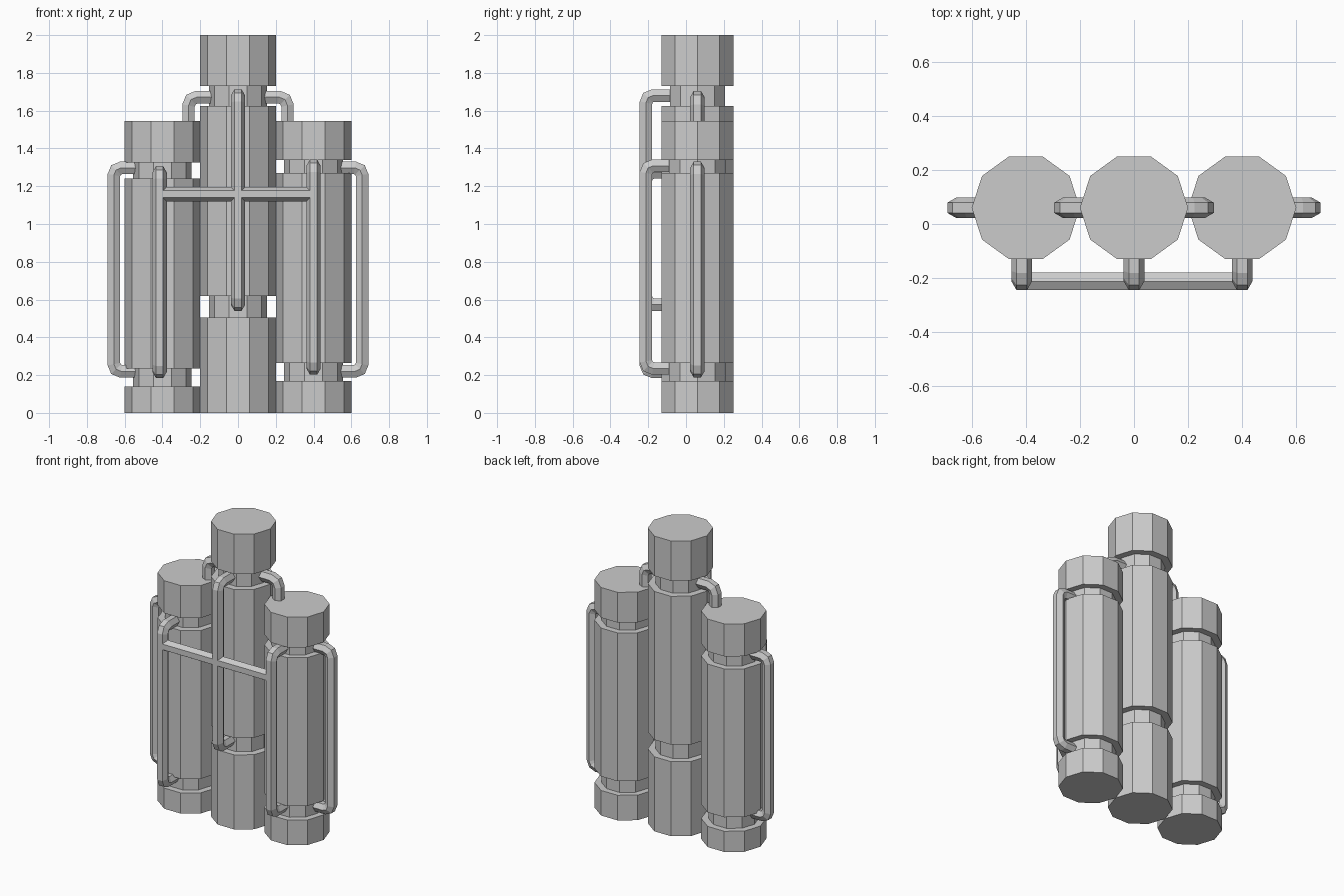
import bpy, bmesh, math
from mathutils import Vector

if "Cube" in bpy.data.objects:
    bpy.data.objects.remove(bpy.data.objects["Cube"])

TANK_Y = 0.06      # depth of the tank axes
FRONT_Y = -0.212   # depth of the front pipe runs
PIPE_R = 0.038


def loft(name, rings):
    """Skin a list of equal-length point rings and cap both ends."""
    bm = bmesh.new()
    loops = [[bm.verts.new(p) for p in ring] for ring in rings]
    n = len(loops[0])
    for a, b in zip(loops, loops[1:]):
        for i in range(n):
            j = (i + 1) % n
            bm.faces.new((a[i], a[j], b[j], b[i]))
    bm.faces.new(loops[0])
    bm.faces.new(loops[-1])
    bmesh.ops.recalc_face_normals(bm, faces=bm.faces)
    mesh = bpy.data.meshes.new(name)
    bm.to_mesh(mesh)
    bm.free()
    obj = bpy.data.objects.new(name, mesh)
    bpy.context.collection.objects.link(obj)
    return obj


def tank(name, x, levels, groove):
    """Ten-sided tank; levels = bottom, groove 1, groove 2, top."""
    z0, a0, a1, b0, b1, z1 = levels
    profile = [(0.2, z0), (0.2, a0), (groove, a0), (groove, a1), (0.2, a1),
               (0.2, b0), (groove, b0), (groove, b1), (0.2, b1), (0.2, z1)]
    loft(name, [[(x + r * math.cos(k * math.tau / 10),
                  TANK_Y + r * math.sin(k * math.tau / 10), z)
                 for k in range(10)] for r, z in profile])


def pipe(name, corners, side, bend=0.038):
    """Hexagonal pipe along a planar path with two-step rounded corners."""
    pts = [Vector(c) for c in corners]
    side = Vector(side)
    path = [pts[0]]
    for prev, p, nxt in zip(pts, pts[1:], pts[2:]):
        d1, d2 = (prev - p).normalized(), (nxt - p).normalized()
        both = (d1 + d2) * bend
        path += [p + d1 * bend, p + both * (1 - math.sqrt(0.5)), p + d2 * bend]
    path.append(pts[-1])
    rings = []
    for i, p in enumerate(path):
        din = (p - path[max(i - 1, 0)]).normalized()
        dout = (path[min(i + 1, len(path) - 1)] - p).normalized()
        t = (din + dout).normalized()
        miter = 1 / max(t.dot(din), t.dot(dout))
        nrm = side.cross(t) * miter
        rings.append([p + PIPE_R * (side * math.cos(k * math.pi / 3)
                                    + nrm * math.sin(k * math.pi / 3))
                      for k in range(6)])
    loft(name, rings)


# Three grooved tanks
tank("left_tank", -0.4, (0, 0.14, 0.235, 1.24, 1.325, 1.545), 0.155)
tank("centre_tank", 0, (0, 0.505, 0.62, 1.625, 1.73, 2.0), 0.153)
tank("right_tank", 0.4, (0, 0.17, 0.265, 1.27, 1.34, 1.545), 0.157)

# Front pipes, one per tank, running groove to groove
for name, x, low, high in (("left", -0.415, 0.217, 1.273),
                           ("centre", 0, 0.573, 1.68),
                           ("right", 0.4, 0.235, 1.308)):
    pipe(name + "_front_pipe",
         [(x, -0.05, low), (x, FRONT_Y, low), (x, FRONT_Y, high), (x, -0.05, high)],
         (1, 0, 0))

# Outer side pipes and the short links from centre tank to side tank tops
for name, s in (("left", -1), ("right", 1)):
    pipe(name + "_side_pipe",
         [(s * 0.52, TANK_Y, 0.22), (s * 0.657, TANK_Y, 0.22),
          (s * 0.657, TANK_Y, 1.297), (s * 0.52, TANK_Y, 1.297)], (0, 1, 0))
    pipe(name + "_top_link",
         [(s * 0.12, TANK_Y, 1.672), (s * 0.262, TANK_Y, 1.672),
          (s * 0.262, TANK_Y, 1.53)], (0, 1, 0), 0.045)

# Crossbar joining the front pipes
pipe("crossbar", [(-0.41, FRONT_Y, 1.158), (0.4, FRONT_Y, 1.158)], (0, 0, 1))
